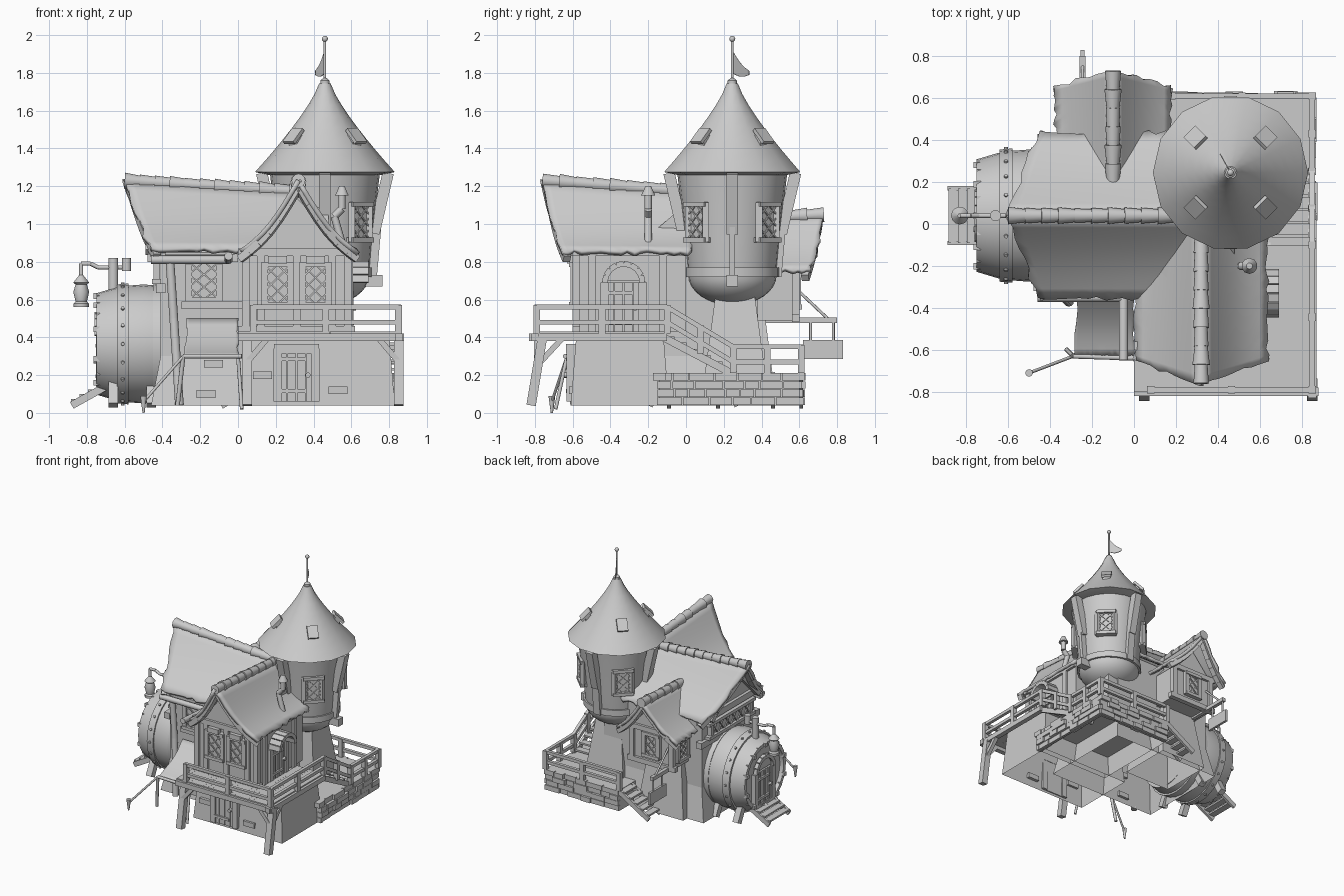
import bpy, bmesh, math, random
from mathutils import Vector, Matrix
random.seed(4)
if "Cube" in bpy.data.objects:
    bpy.data.objects.remove(bpy.data.objects["Cube"])
GREY = (.6, .6, .6, 1)
material = bpy.data.materials.new("plain_grey")
material.use_nodes = True
material.diffuse_color = GREY
material.node_tree.nodes["Principled BSDF"].inputs["Base Color"].default_value = GREY

# Shared levels and lines
GROUND, TERRACE, DECK, EAVE = .04, .21, .42, .85
WING_FRONT, WING_SIDE, MAIN_FRONT, MAIN_LEFT, RIDGE = -.58, .59, -.3, -.41, .04
FRONT, BACK, LEFT, RIGHT = -90, 90, 180, 0
UP = Vector((0, 0, 1))

def V(x, y, z):
    return Vector((x, y, z))

def finish(mesh, name, smooth=False, thickness=0):
    bmesh.ops.recalc_face_normals(mesh, faces=mesh.faces)
    data = bpy.data.meshes.new(name)
    mesh.to_mesh(data)
    mesh.free()
    data.materials.append(material)
    part = bpy.data.objects.new(name, data)
    bpy.context.scene.collection.objects.link(part)
    if thickness:
        modifier = part.modifiers.new("thickness", "SOLIDIFY")
        modifier.thickness, modifier.offset = thickness, 0
    if smooth:
        bpy.ops.object.select_all(action="DESELECT")
        part.select_set(True)
        bpy.context.view_layer.objects.active = part
        bpy.ops.object.shade_smooth_by_angle(angle=math.radians(40))

def frame(start, end):
    along = (end - start).normalized()
    guide = V(0, 1, 0) if abs(along.z) > .99 else UP
    side = guide.cross(along).normalized()
    return Matrix.Translation((start + end) / 2) @ Matrix((side, along.cross(side), along)).transposed().to_4x4()

def bar(start, end, width=.04, depth=None):
    return start, end, width, depth or width

def along_x(left, right, y, z, width=.04):
    return bar(V(left, y, z), V(right, y, z), width)

def along_y(x, near, far, z, width=.04):
    return bar(V(x, near, z), V(x, far, z), width)

def upright(x, y, low, high, width=.04):
    return bar(V(x, y, low), V(x, y, high), width)

def beams(name, bars):
    mesh = bmesh.new()
    for start, end, width, depth in bars:
        size = Matrix.Diagonal((width, depth, (end - start).length, 1))
        bmesh.ops.create_cube(mesh, size=1, matrix=frame(start, end) @ size)
    finish(mesh, name)

def rods(name, pieces, segments=10):
    mesh = bmesh.new()
    for start, end, first, last in pieces:
        bmesh.ops.create_cone(mesh, cap_ends=True, segments=segments, radius1=first, radius2=last,
                              depth=(end - start).length, matrix=frame(start, end))
    finish(mesh, name, True)

def pipe(name, radius, *points):
    rods(name, [(start, end, radius, radius) for start, end in zip(points, points[1:])])

def close(mesh, loops, bottom=True):
    for low, high in zip(loops, loops[1:]):
        for k in range(len(low)):
            mesh.faces.new((low[k - 1], low[k], high[k], high[k - 1]))
    for loop in loops[not bottom and -1:][::max(1, len(loops) - 1)]:
        mesh.faces.new(loop)
    bmesh.ops.remove_doubles(mesh, verts=mesh.verts, dist=.0005)

# Walls on a rectangle, grown at each level, with an optional gable and no floor on the ground
def body(name, left, right, near, far, levels, apex=None, ridge_on_x=False):
    rings = [(left - grow, right + grow, near - grow, far + grow, z) for z, grow in levels]
    if apex:
        x, y = (left + right) / 2, (near + far) / 2
        rings.append((left, right, y, y, apex) if ridge_on_x else (x, x, near, far, apex))
    mesh = bmesh.new()
    loops = [[mesh.verts.new(p) for p in ((a, c, z), (b, c, z), (b, d, z), (a, d, z))] for a, b, c, d, z in rings]
    close(mesh, loops, levels[0][0] > DECK)
    finish(mesh, name)

def lathe(name, profile, place, segments=24, turn=Matrix()):
    mesh = bmesh.new()
    angles = [k * math.tau / segments for k in range(segments)]
    close(mesh, [[mesh.verts.new((r * math.cos(a), r * math.sin(a), z)) for a in angles] for r, z in profile])
    mesh.transform(Matrix.Translation(place) @ turn)
    finish(mesh, name, True)

# Sagging sheet with a ragged border
def sheet(name, top, top_end, low, low_end, sag, thickness, ragged, columns=20, rows=8):
    mesh = bmesh.new()
    fall, run = (low - top).normalized(), (top_end - top).normalized()
    grid = [[] for i in range(columns + 1)]
    for i, line in enumerate(grid):
        for j in range(rows + 1):
            u, v = i / columns, j / rows
            p = top.lerp(top_end, u).lerp(low.lerp(low_end, u), v) - UP * sag * math.sin(math.pi * v)
            p += fall * random.uniform(-ragged, ragged) * (j == rows)
            line.append(mesh.verts.new(p + run * random.uniform(-ragged, ragged) * (i in (0, columns))))
    for a, b in zip(grid, grid[1:]):
        for j in range(rows):
            mesh.faces.new((a[j], b[j], b[j + 1], a[j + 1]))
    finish(mesh, name, True, thickness)

# Two sagging slopes with bargeboards and overlapping ridge tiles
def roof(name, start, end, inset, spread, eave, sag, tiles):
    run, boards, step = V(end.x - start.x, end.y - start.y, 0).normalized(), [], (end - start) / tiles
    for label, sign in (("first", -1), ("second", 1)):
        side = run.cross(UP) * spread * sign
        low, low_end = start + run * inset + side, end + side
        low.z = low_end.z = eave
        sheet(name + "_slope_" + label, start, end, low, low_end, sag, .025, .014)
        points = [start.lerp(low, t / 6) + run * .03 - UP * (.035 + sag * math.sin(math.pi * t / 6)) for t in range(7)]
        boards += [bar(a, b) for a, b in zip(points, points[1:])]
    beams(name + "_bargeboards", boards)
    rods(name + "_ridge_tiles", [(start + step * k, start + step * (k + 1.1), random.uniform(.034, .042), .03)
                                 for k in range(tiles)], 12)

def facing(degrees):
    out = V(math.cos(math.radians(degrees)), math.sin(math.radians(degrees)), 0)
    return out, UP.cross(out)

def window(name, centre, degrees, width, height, columns=2, rows=3):
    out, side = facing(degrees)
    at = lambda x, z: centre + side * (x - .5) * width + UP * (z - .5) * height
    bars = [bar(at(0, .5), at(1, .5), .005, height)]
    for edge in (0, 1):
        bars += [bar(at(edge, -.05), at(edge, 1.05), .035), bar(at(-.1, edge), at(1.1, edge), .05, .025)]
    for i in range(columns):
        for j in range(rows):
            a, b, c, d = i / columns, (i + 1) / columns, j / rows, (j + 1) / rows
            bars += [bar(at(a, c), at(b, d), .022, .008), bar(at(a, d), at(b, c), .022, .008)]
    beams(name, bars)

def door(name, foot, degrees, width, height, hood=0):
    out, side = facing(degrees)
    at = lambda x, z, lift=0: foot + side * x * width / 2 + UP * z * height + out * lift
    bars = [bar(at(-1, .5), at(1, .5), .02, height)] + [bar(at(edge, 0), at(edge, 1), .045) for edge in (-1, 1)]
    bars += [bar(at(-.9, z, .015), at(.5, z, .015), .02) for z in (.2, .8)]
    bars += [bar(at(x, 0, .013), at(x, 1, .013), .01) for x in (-.5, 0, .5)]
    if hood:
        arch = [k * math.pi / 8 for k in range(9)]
        ring = [at(math.cos(a), 1, hood / 2) + UP * math.sin(a) * width / 2 for a in arch]
        bars += [bar(a, b, hood, .03) for a, b in zip(ring, ring[1:])]
        for a in arch[1:4]:
            lift = UP * math.sin(a) * width * .4
            bars.append(bar(at(-math.cos(a), 1) + lift, at(math.cos(a), 1) + lift, .02, width / 5))
    else:
        bars.append(bar(at(-1.2, 1), at(1.2, 1), .05))
    beams(name, bars)
    pipe(name + "_handle", .014, at(.6, .5), at(.6, .5, .035))

def flight(name, top, foot, across, steps):
    bars = [bar(top + edge, foot + edge, .02, .04) for edge in (across * 0, across)]
    treads = [top.lerp(foot, (k + .5) / steps) + UP * .015 for k in range(steps)]
    beams(name, bars + [bar(p, p + across, .055, .014) for p in treads])

# House bodies with flared feet
body("main_walls", MAIN_LEFT, .48, MAIN_FRONT, .38, ((GROUND, .05), (.3, 0), (EAVE, 0)), 1.14, True)
body("wing_base", .05, .8, WING_FRONT, -.12, ((GROUND, .03), (DECK, 0)))
body("wing_walls", .03, WING_SIDE, WING_FRONT, 0, ((.43, 0), (EAVE, 0)), 1.14)
body("back_wing_walls", -.29, .09, .1, .58, ((.49, 0), (.76, 0)), .98)
body("back_buttress", -.25, .05, .1, .42, ((GROUND, .06), (.5, 0)))
body("tower_buttress", .34, .56, .16, .36, ((TERRACE, .06), (.65, 0)))
roof("main_roof", V(-.6, RIDGE, 1.23), V(.35, RIDGE, 1.17), .14, .39, .86, .03, 12)
roof("wing_roof", V(.32, -.76, 1.23), V(.32, RIDGE, 1.17), .1, .31, EAVE, .05, 9)
roof("back_roof", V(-.1, .73, 1.05), V(-.1, .2, 1.02), .07, .27, .75, .03, 6)

# Timber framing
timbers = [upright(x, WING_FRONT, DECK, EAVE) for x in (.04, .12, .31, .5, .58)]
timbers += [along_x(0, .62, WING_FRONT, z) for z in (.44, EAVE)] + [along_x(-.3, .03, MAIN_FRONT, .57)]
timbers += [upright(WING_SIDE, y, DECK, EAVE) for y in (-.5, -.12)]
timbers += [along_y(WING_SIDE, -.62, 0, EAVE), along_x(-.48, 0, MAIN_FRONT, .82), along_x(.3, .765, .245, .7, .06)]
timbers += [along_y(MAIN_LEFT, -.34, .42, z, .05) for z in (.66, EAVE)] + [along_x(-.32, .12, .58, z) for z in (.5, .77)]
timbers += [bar(V(-.47, RIDGE + s, EAVE), V(-.47, RIDGE, 1.16)) for s in (-.31, .31)]
timbers += [upright(x, .58, .49, .77) for x in (-.28, .08)]
beams("timber_frame", timbers)

# Windows and doors
for label, x in (("right", .21), ("left", .41)):
    window("wing_window_" + label, V(x, -.595, .68), FRONT, .14, .21)
    beams("window_shade_" + label, [along_x(x - .05, x + .05, -.61, .81)])
window("main_window", V(-.18, -.315, .7), FRONT, .16, .2)
window("back_window", V(-.1, WING_SIDE, .65), BACK, .13, .18)
window("back_side_window", V(-.3, .48, .63), LEFT, .12, .16)
window("gable_window", V(-.43, RIDGE, .75), LEFT, .5, .11, 6, 1)
door("cellar_door", V(.31, -.61, .06), FRONT, .2, .28)
door("deck_door", V(WING_SIDE, -.33, DECK), RIGHT, .2, .27, .1)
door("barrel_door", V(-.73, RIDGE, .14), LEFT, .22, .27, .03)

# Tower with a bowl foot and a flared cone roof
TOWER = V(.46, .245, 0)
quarter, eighths = [k * math.pi / 16 for k in range(9)], [k / 8 for k in range(9)]
lathe("tower_body", [(.235 * math.sin(a), .73 - .16 * math.cos(a)) for a in quarter] + [(.25, .92), (.29, 1.26)], TOWER)
lathe("tower_band", [(.22, .72), (.25, .72), (.25, .77), (.22, .77)], TOWER)
lathe("tower_roof", [(.3, 1.26)] + [(.03 + .34 * (1 - t) ** 1.25, 1.275 + .47 * t) for t in eighths], TOWER, 14)
lathe("roof_collar", [(.037, 1.68), (.037, 1.72), (.024, 1.73), (.024, 1.76), (0, 1.78)], TOWER, 12)
pipe("flagpole", .007, TOWER + UP * 1.75, TOWER + UP * 1.97)
lathe("flagpole_ball", [(.016 * math.sin(a * 2), 1.98 - .016 * math.cos(a * 2)) for a in quarter], TOWER, 12)
tip = TOWER + V(-.05, .09, 1.79)
sheet("flag", TOWER + UP * 1.92, TOWER + UP * 1.8, tip + UP * .02, tip, .015, .005, 0)
posts, dormers = [], []
for turn in (0, 90, 180, 270):
    at = lambda angle, r, z: TOWER + facing(angle)[0] * r + UP * z
    posts += [bar(at(turn, .245, .72), at(turn, .27, 1), .06, .03), bar(at(turn, .26, .95), at(turn, .335, 1.27), .06)]
    corner = turn + 45
    window("tower_window_" + str(turn), at(corner, .265, 1.01), corner, .13, .19)
    dormers += [bar(at(corner, .16, 1.44), at(corner, .24, 1.44), .06), bar(at(corner, .2, 1.5), at(corner, .27, 1.43), .08, .02)]
beams("tower_posts", posts)
beams("roof_dormers", dormers)

# Barrel room with a sunken lid, hoops, rivets and toothed rim
BARREL, LIE_ALONG_X = V(-.5, RIDGE, .365), Matrix.Rotation(math.pi / 2, 4, "Y")
bulge = [(.315 - .75 * x * x, x) for x in (-.25, -.15, -.1, 0, .1, .2)]
lathe("barrel", [(.235, -.22), (.24, -.25)] + bulge, BARREL, 28, LIE_ALONG_X)
for label, x in (("outer", -.11), ("inner", .08)):
    hoop = [(.29, x - .03), (.315, x - .03), (.32, x + .03), (.29, x + .03)]
    lathe("barrel_hoop_" + label, hoop, BARREL, 28, LIE_ALONG_X)
teeth, rivets = [], []
for k in range(20):
    a = k * math.pi / 10
    ray, rim, hoop = V(0, math.cos(a), math.sin(a)), BARREL - V(.23, 0, 0), BARREL - V(.11, 0, 0)
    teeth.append(bar(rim + ray * .254 - V(.02 + .015 * (k % 2), 0, 0), rim + ray * .254, .03))
    rivets.append((hoop + ray * .3, hoop + ray * .326, .012, .009))
beams("barrel_stave_ends", teeth)
rods("barrel_rivets", rivets, 8)
beams("barrel_cradle", [bar(V(x, RIDGE + s * .24, GROUND), V(x, RIDGE + s * .17, .18), .05) for x in (-.66, -.46) for s in (-1, 1)])
flight("barrel_steps", V(-.7, -.09, .14), V(-.88, -.09, GROUND), V(0, .26, 0), 4)

# Lantern on its bracket
pipe("lantern_post", .027, V(-.66, RIDGE, .64), V(-.66, RIDGE, .82))
pipe("lantern_arm", .011, *[V(x, RIDGE, z) for x, z in ((-.58, .77), (-.74, .77), (-.78, .79), (-.83, .79), (-.83, .7))])
pipe("lantern_arm_knob", .025, V(-.59, RIDGE, .75), V(-.59, RIDGE, .82))
lathe("lantern", [(.04, .56), (.04, .58), (.03, .59), (.042, .64), (.03, .68), (.042, .69), (.01, .73)], V(-.83, RIDGE, 0), 12)

# Deck on splayed posts
deck = [bar(V(x, -.8, DECK), V(x, WING_FRONT if x < WING_SIDE else -.1, DECK), .04, .02) for x in [.02 + k * .0405 for k in range(21)]]
deck += [along_x(0, .88, -.8, .4), along_y(EAVE, -.83, -.1, .4), bar(V(EAVE, -.77, .27), V(EAVE, -.65, .4), .03)]
for x, inward in ((.05, .11), (.85, -.11)):
    deck += [bar(V(x, -.82, GROUND), V(x, -.76, .4), .05), bar(V(x, -.79, .27), V(x + inward, -.79, .4), .03)]
beams("deck", deck)

# Railing round the deck, down the stairs and round the terrace
corners = [V(.08, -.79, DECK), V(.85, -.79, DECK), V(.85, -.1, DECK), V(.85, .25, TERRACE), V(.85, .61, TERRACE), V(.18, .61, TERRACE)]
railing = []
for a, b in zip(corners, corners[1:]):
    railing += [bar(p, p + UP * .15, .035) for p in (a, a.lerp(b, .5), b)]
    railing += [bar(a + UP * z, b + UP * z, .025) for z in (.06, .14)]
beams("railings", railing)
flight("deck_stairs", V(.64, -.12, .4), V(.64, .26, .2), V(.2, 0, 0), 6)
flight("back_stairs", V(.18, .46, .2), V(-.09, .46, GROUND), V(0, .15, 0), 5)

# Terrace faced with uneven stones
body("terrace", .18, .84, -.14, .6, ((GROUND, 0), (TERRACE, 0)))
stones = [along_x(x, x + .1, y, z) for x, y, z in ((-.22, -.34, .1), (-.18, -.31, .26), (.08, -.6, .2), (.48, -.6, .12))]
for level in [UP * (GROUND + .043 * (row + .5)) for row in range(4)]:
    for a, b in ((V(.84, -.15, 0), V(.84, .61, 0)), (V(.82, -.14, 0), V(.87, -.14, 0)), (V(.18, .6, 0), V(.86, .6, 0))):
        length, begin = (b - a).length, 0
        while begin < length - .02:
            end = min(length, begin + random.uniform(.07, .16))
            stones.append(bar(*[a.lerp(b, s / length) + level for s in (begin, end - .006)], random.uniform(.02, .07), .039))
            begin = end
beams("terrace_stones", stones)

# Gutter, downpipe and stove pipe
pipe("gutter", .022, V(-.46, -.35, .81), V(-.05, -.35, .81), V(-.05, -.65, .83))
pipe("downpipe", .024, V(-.36, -.34, .8), V(-.34, -.34, .5), V(-.31, -.37, GROUND))
pipe("stove_pipe", .02, V(.55, -.2, .9), V(.51, -.2, 1.04), V(.55, -.2, 1.08), V(.55, -.2, 1.16))
rods("stove_pipe_cap", [(V(.55, -.2, 1.15), V(.55, -.2, 1.2), .038, .015)])

# Cloth awning on poles with a guy rope
corner, stake = V(-.29, -.63, .3), V(-.5, -.71, .06)
sheet("awning", V(-.27, -.33, .5), V(0, -.33, .5), corner, V(0, -.63, .3), .03, .008, .008)
pipe("awning_pole", .012, V(.02, -.64, .3), corner, V(-.32, -.6, GROUND))
pipe("awning_side_pole", .01, V(0, -.63, .3), V(.02, -.69, .02))
pipe("guy_rope", .008, corner, stake)
rods("guy_stake", [(stake + UP * .03, stake - UP * .06, .018, .006)])

# Hanging sign on chains
SIGN = -.245
beams("sign", [along_y(SIGN, .4, .8, .49, .03), bar(V(SIGN, .62, .335), V(SIGN, .83, .335), .02, .1)])
rods("sign_chains", [(V(SIGN, a, low), V(SIGN, b, high), .008, .008)
                     for a, low, b, high in ((.66, .38, .66, .49), (.78, .38, .78, .49), (.58, .66, .76, .49))])
